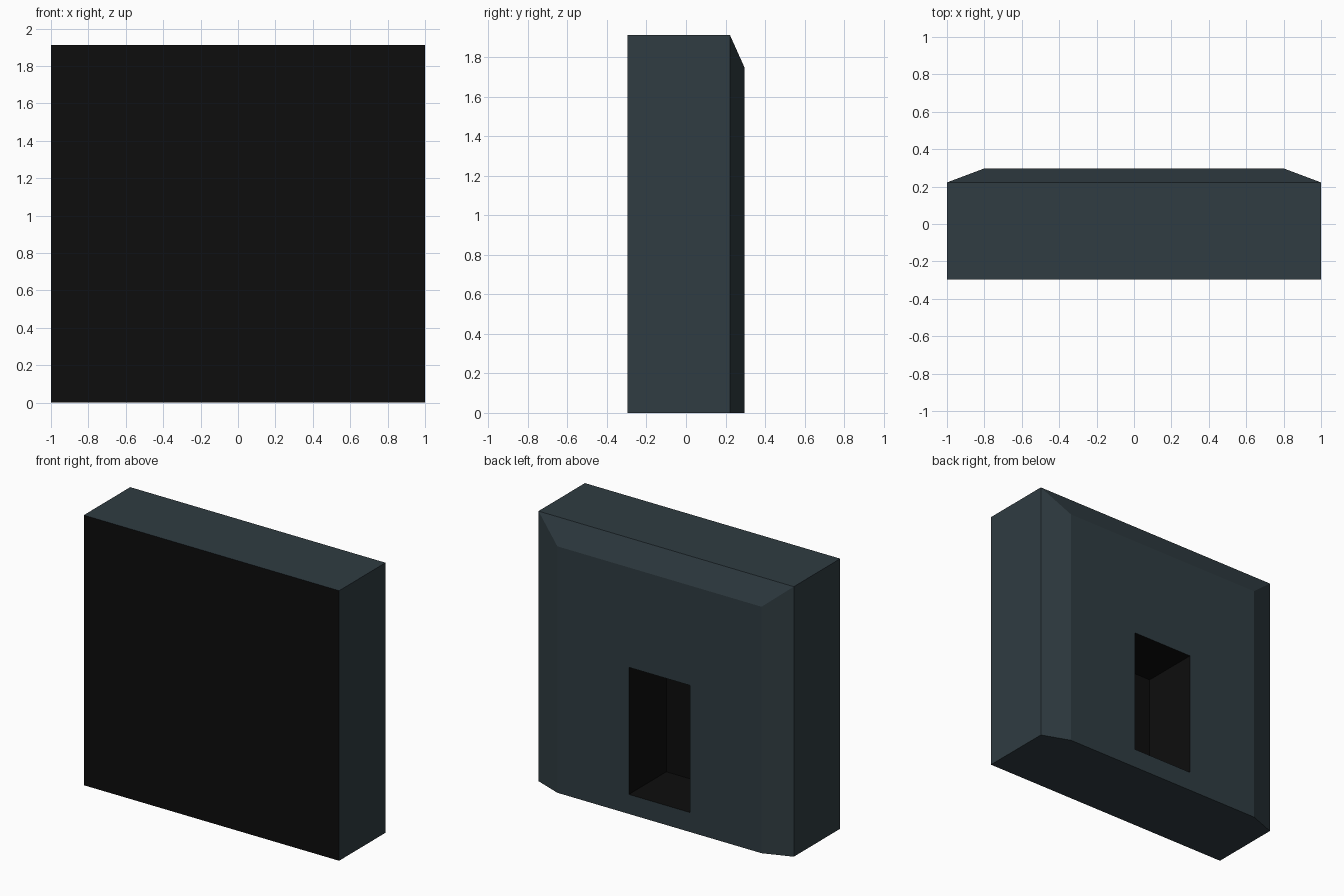
import bpy
import bmesh

if "Cube" in bpy.data.objects:
    bpy.data.objects.remove(bpy.data.objects["Cube"])

# Main dimensions
H, D = 1.912, 0.297      # height, half depth
SHOULDER = 0.222         # where the back chamfer starts
BACK = (-0.8, 0.8, 0.0, 1.745)       # flat back panel: x0, x1, z0, z1
NICHE = (-0.24, 0.24, 0.138, 1.038)  # opening in the back panel
NICHE_Y = -0.123                     # niche floor


def material(name, rgb):
    m = bpy.data.materials.new(name)
    m.diffuse_color = (*rgb, 1)
    m.use_nodes = True
    m.node_tree.nodes["Principled BSDF"].inputs["Base Color"].default_value = m.diffuse_color
    return m


def fit(face, rect, y):
    """Move the corners of a rectangular face to a rectangle at depth y."""
    c = face.calc_center_median()
    for v in face.verts:
        v.co = (rect[0] if v.co.x < c.x else rect[1], y,
                rect[2] if v.co.z < c.z else rect[3])


def extrude(bm, face):
    new = bmesh.ops.extrude_discrete_faces(bm, faces=[face])["faces"][0]
    return new


# Casing block
bm = bmesh.new()
bmesh.ops.create_cube(bm, size=1)
for v in bm.verts:
    v.co = (v.co.x * 2, -D if v.co.y < 0 else SHOULDER, (v.co.z + 0.5) * H)
bm.normal_update()
screen = next(f for f in bm.faces if f.normal.y < -0.9)
back = next(f for f in bm.faces if f.normal.y > 0.9)
screen.material_index = 1

# Chamfered back panel
back = extrude(bm, back)
fit(back, BACK, D)

# Dark niche sunk into the back
bmesh.ops.inset_individual(bm, faces=[back], thickness=0.1)
fit(back, NICHE, D)
niche = extrude(bm, back)
fit(niche, NICHE, NICHE_Y)
niche.material_index = 1
for e in niche.edges:
    for f in e.link_faces:
        f.material_index = 1

bmesh.ops.recalc_face_normals(bm, faces=bm.faces)
mesh = bpy.data.meshes.new("screen_casing")
bm.to_mesh(mesh)
bm.free()
mesh.materials.append(material("dark slate", (0.029, 0.045, 0.054)))
mesh.materials.append(material("near black", (0.004, 0.004, 0.004)))
casing = bpy.data.objects.new("screen_casing", mesh)
bpy.context.collection.objects.link(casing)
